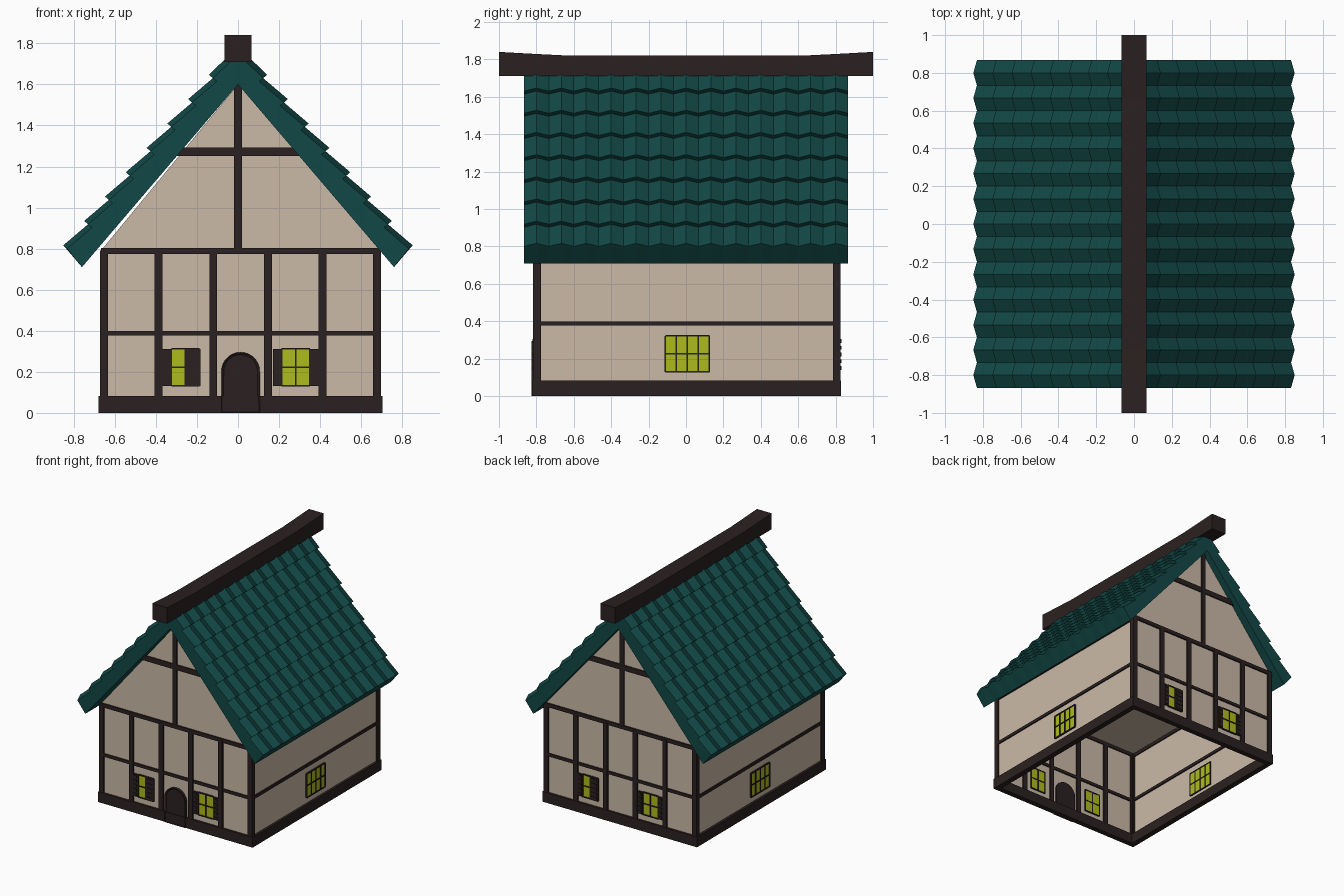
import bpy, bmesh, math
from mathutils import Matrix, Vector

if "Cube" in bpy.data.objects:
    bpy.data.objects.remove(bpy.data.objects["Cube"])

CX, CY = 0.0125, 0.005          # centre of the house body
HX, HY = 0.672, 0.808           # half sizes of the plaster box
EAVE, APEX = 0.80, 1.60


def material(name, rgb):
    m = bpy.data.materials.new(name)
    m.diffuse_color = (*rgb, 1)
    m.use_nodes = True
    m.node_tree.nodes["Principled BSDF"].inputs["Base Color"].default_value = m.diffuse_color
    return m


PLASTER = material("cream plaster", (0.60, 0.49, 0.39))
WOOD = material("dark timber", (0.024, 0.0150, 0.0150))
TEAL = material("teal tile", (0.0058, 0.066, 0.062))
GLASS = material("yellow glass", (0.42, 0.50, 0.013))


def finish(name, bm, mat, matrix=Matrix()):
    bmesh.ops.recalc_face_normals(bm, faces=bm.faces)
    me = bpy.data.meshes.new(name)
    bm.to_mesh(me)
    bm.free()
    me.materials.append(mat)
    ob = bpy.data.objects.new(name, me)
    ob.matrix_world = matrix
    bpy.context.collection.objects.link(ob)
    return ob


def prism(name, profile, y0, y1, mat, matrix=Matrix(), inset=0):
    """Extrude an x-z outline from y0 to y1; optionally recess the front face."""
    bm = bmesh.new()
    a = [bm.verts.new((x, y0, z)) for x, z in profile]
    b = [bm.verts.new((x, y1, z)) for x, z in profile]
    front = bm.faces.new(a)
    bm.faces.new(b[::-1])
    n = len(a)
    for i in range(n):
        bm.faces.new((a[i], b[i], b[(i + 1) % n], a[(i + 1) % n]))
    bmesh.ops.recalc_face_normals(bm, faces=bm.faces)
    if inset:
        bmesh.ops.inset_individual(bm, faces=[front], thickness=inset, depth=-0.010)
    return finish(name, bm, mat, matrix)


class Facade:
    """Places parts on one wall: u along the wall, z up, d outward from plaster."""

    def __init__(self, side, angle, dist):
        self.side, self.dist = side, dist
        self.m = Matrix.Translation((CX, CY, 0)) @ Matrix.Rotation(math.radians(angle), 4, 'Z')

    def outline(self, name, pts, d0, d1, mat, inset=0):
        return prism(f"{self.side}_{name}", pts, -self.dist - d1, -self.dist - d0, mat, self.m, inset)

    def box(self, name, u0, u1, z0, z1, d0, d1, mat):
        return self.outline(name, [(u0, z0), (u1, z0), (u1, z1), (u0, z1)], d0, d1, mat)

    def window(self, u0, u1, z0, z1, columns):
        self.box("window_glass", u0, u1, z0, z1, -0.006, 0.006, GLASS)
        t, zm = 0.004, (z0 + z1) / 2
        for i in range(columns + 1):
            u = u0 + (u1 - u0) * i / columns
            self.box("window_bar", u - t, u + t, z0, z1, -0.009, 0.012, WOOD)
        for z in (z0, zm, z1):
            self.box("window_rail", u0, u1, z - t, z + t, -0.009, 0.012, WOOD)

    def shutter(self, u0, u1, z0, z1):
        self.box("shutter", u0, u1, z0, z1, 0.0, 0.013, WOOD)
        for i in range(5):
            z = z0 + (z1 - z0) * (i + 0.5) / 5
            self.box("shutter_slat", u0 + 0.008, u1 - 0.008, z - 0.010, z + 0.010, 0.013, 0.018, WOOD)


# Plaster shell: hollow, open at the bottom, with a ceiling
bm = bmesh.new()
rings = []
for y in (-HY, HY):
    rings.append([bm.verts.new((x + CX, y + CY, z)) for x, z in
                  ((-HX, 0.02), (-HX, EAVE), (-CX, APEX), (HX, EAVE), (HX, 0.02))])
f, b = rings
bm.faces.new(f)
bm.faces.new(b[::-1])
for i in range(4):
    bm.faces.new((f[i], b[i], b[i + 1], f[i + 1]))
bm.faces.new((f[1], f[3], b[3], b[1]))
finish("plaster_walls", bm, PLASTER)

# Gable walls: timber frame and shuttered windows
for side, angle in (("front", 0), ("back", 180)):
    w = Facade(side, angle, HY)
    for i in range(6):
        u = -0.665 + 0.266 * i
        w.box("post", u - 0.019, u + 0.019, 0.07, 0.79, -0.012, 0.014, WOOD)
    w.box("mid_rail", -0.67, 0.67, 0.376, 0.400, -0.010, 0.010, WOOD)
    w.box("top_rail", -0.68, 0.68, 0.774, 0.804, -0.010, 0.012, WOOD)
    w.box("sill_beam", -0.692, 0.692, 0, 0.082, -0.025, 0.017, WOOD)
    k = -CX if angle == 0 else CX
    w.box("gable_post", k - 0.019, k + 0.019, 0.80, 1.61, -0.010, 0.010, WOOD)
    w.box("gable_rail", k - 0.30, k + 0.30, 1.25, 1.292, -0.010, 0.009, WOOD)
    w.window(-0.337, -0.200, 0.132, 0.312, 2)
    w.shutter(-0.383, -0.338, 0.132, 0.312)
    w.shutter(-0.266, -0.197, 0.132, 0.312)
    w.window(0.200, 0.337, 0.132, 0.312, 2)
    w.shutter(0.157, 0.199, 0.132, 0.312)
    w.shutter(0.338, 0.383, 0.132, 0.312)
    if side == "front":
        # Arched door with a recessed panel
        r = 0.0935
        arch = [(-r, 0), (r, 0)] + [(r * math.cos(a), 0.202 + r * math.sin(a))
                                    for a in (math.pi * i / 14 for i in range(15))]
        w.outline("door", arch, -0.012, 0.022, WOOD, inset=0.012)

# Long side walls: rails and one wide barred window each
for side, angle in (("right", 90), ("left", -90)):
    w = Facade(side, angle, HX)
    for s in (-1, 1):
        w.box("corner_post", s * 0.801 - 0.021, s * 0.801 + 0.021, 0.07, 0.79, -0.012, 0.012, WOOD)
    w.box("mid_rail", -0.80, 0.80, 0.376, 0.400, -0.010, 0.010, WOOD)
    w.box("top_rail", -0.80, 0.80, 0.765, 0.79, -0.010, 0.010, WOOD)
    w.box("sill_beam", -0.80, 0.80, 0, 0.082, -0.025, 0.020, WOOD)
    w.window(-0.115, 0.120, 0.130, 0.322, 4)

# Tiled roof: stepped cross-section, folded into ridged tiles along y, mirrored
LOW = Vector((0.76, 0.71))
UP = Vector((-0.76, 0.89)).normalized()
OUT = Vector((UP.y, -UP.x))
ROWS, TILES, STEP, HALF_Y = 8, 13, 0.156, 0.867


def section(bump):
    pts = [LOW]
    for i in range(ROWS):
        s = 0.022 + STEP * i
        pts.append(LOW + UP * s + OUT * (0.113 + bump))
        if i < ROWS - 1:
            pts.append(LOW + UP * (s + STEP) + OUT * (0.088 + bump))
    t = 0.095 + bump
    s = (LOW.x + OUT.x * t) / -UP.x
    pts += [LOW + UP * s + OUT * t, Vector((0, APEX))]
    return pts


bm = bmesh.new()
cols = []
for j in range(2 * TILES + 1):
    y = -HALF_Y + HALF_Y * j / TILES
    cols.append([bm.verts.new((p.x, y, p.y)) for p in section(0.025 * (j % 2))])
n = len(cols[0])
for p, q in zip(cols, cols[1:]):
    for i in range(n):
        if i != n - 2:                      # leave the mirror seam open
            k = (i + 1) % n
            bm.faces.new((p[i], q[i], q[k], p[k]))
bm.faces.new(cols[0])
bm.faces.new(cols[-1][::-1])
roof = finish("tiled_roof", bm, TEAL)
mod = roof.modifiers.new("other_slope", 'MIRROR')
mod.use_axis[0] = True

# Ridge beam with upswept ends (side outline turned to run along y)
ridge = [(-1, 1.71), (1, 1.71), (1, 1.84), (0.82, 1.83), (0.66, 1.822),
         (-0.66, 1.822), (-0.82, 1.83), (-1, 1.84)]
prism("ridge_beam", ridge, -0.065, 0.065, WOOD, Matrix.Rotation(math.pi / 2, 4, 'Z'))
